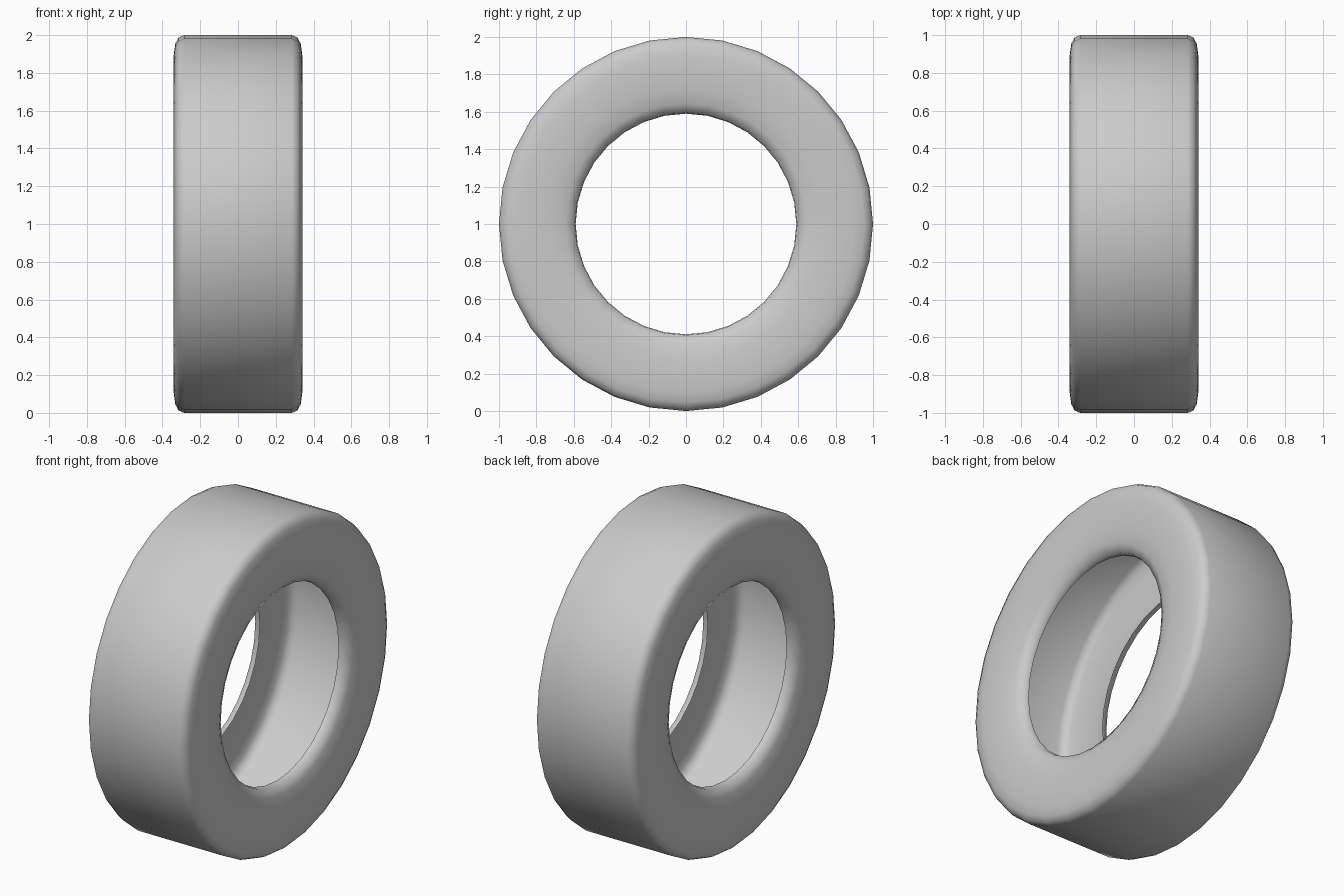
import bpy, bmesh, math

if "Cube" in bpy.data.objects:
    bpy.data.objects.remove(bpy.data.objects["Cube"])

SEGMENTS = 32

# Half of the tyre cross-section: (x, radius), from hole lip to tread
half = [(0.265, 0.59), (0.30, 0.595), (0.325, 0.645), (0.338, 0.73), (0.342, 0.82),
        (0.340, 0.90), (0.332, 0.955), (0.315, 0.987), (0.285, 1.0)]
profile = half + [(-x, r) for x, r in reversed(half)]


def revolve(name, points):
    """Spin an open profile about the x axis, standing on z = 0."""
    bm = bmesh.new()
    rings = []
    for i in range(SEGMENTS):
        a = 2 * math.pi * i / SEGMENTS
        rings.append([bm.verts.new((x, r * math.sin(a), 1 + r * math.cos(a)))
                      for x, r in points])
    for i in range(SEGMENTS):
        a, b = rings[i], rings[(i + 1) % SEGMENTS]
        for j in range(len(points) - 1):
            f = bm.faces.new((a[j], a[j + 1], b[j + 1], b[j]))
            f.smooth = True
    # Make the tread face outward
    bm.normal_update()
    mid = max(bm.faces, key=lambda f: f.calc_center_median().z)
    if mid.normal.z < 0:
        bmesh.ops.reverse_faces(bm, faces=bm.faces[:])
    mesh = bpy.data.meshes.new(name)
    bm.to_mesh(mesh)
    bm.free()
    obj = bpy.data.objects.new(name, mesh)
    bpy.context.collection.objects.link(obj)
    return obj


# Hollow tyre shell: tread, rounded shoulders, sidewalls and lips
revolve("tyre", profile)
